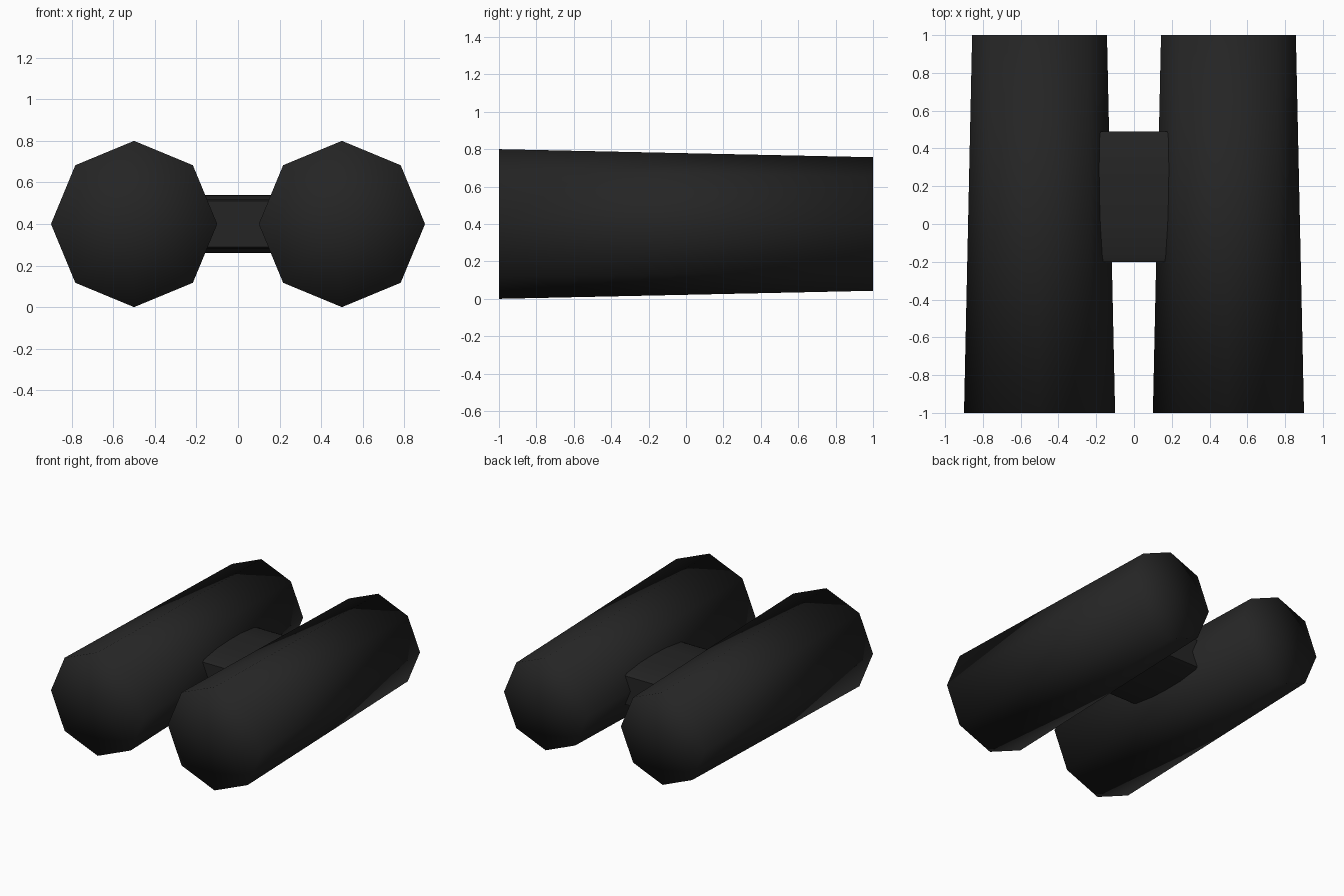
import bpy
import bmesh
from math import radians
from mathutils import Matrix

cube = bpy.data.objects.get("Cube")
if cube:
    bpy.data.objects.remove(cube, do_unlink=True)

# Single dark body colour
black = bpy.data.materials.new("matte_black")
black.use_nodes = True
colour = (0.018, 0.018, 0.018, 1)
black.diffuse_color = colour
black.node_tree.nodes["Principled BSDF"].inputs["Base Color"].default_value = colour


def add_object(name, bm):
    bmesh.ops.recalc_face_normals(bm, faces=bm.faces)
    for face in bm.faces:
        face.smooth = True
    mesh = bpy.data.meshes.new(name)
    bm.to_mesh(mesh)
    bm.free()
    mesh.materials.append(black)
    obj = bpy.data.objects.new(name, mesh)
    bpy.context.collection.objects.link(obj)
    return obj


# Tapered eight-sided barrels, wide end to the front
for name, x in (("left_barrel", 0.5), ("right_barrel", -0.5)):
    bm = bmesh.new()
    bmesh.ops.create_cone(bm, cap_ends=True, cap_tris=True, segments=8,
                          radius1=0.4, radius2=0.357, depth=2)
    place = Matrix.Translation((x, 0, 0.4)) @ Matrix.Rotation(radians(-90), 4, "X")
    bmesh.ops.transform(bm, matrix=place, verts=bm.verts)
    add_object(name, bm)

# Bridge: gently arched block joining the barrels
mid_y, mid_z, half_width = 0.145, 0.4, 0.25
arch = [(-0.345, 0.11), (-0.32, 0.12), (-0.15, 0.137), (0, 0.14),
        (0.15, 0.137), (0.32, 0.12), (0.345, 0.11)]
outline = arch + [(y, -z) for y, z in reversed(arch)]
bm = bmesh.new()
side = bm.faces.new([bm.verts.new((-half_width, mid_y + y, mid_z + z))
                     for y, z in outline])
extruded = bmesh.ops.extrude_face_region(bm, geom=[side], use_keep_orig=True)
moved = [v for v in extruded["geom"] if isinstance(v, bmesh.types.BMVert)]
bmesh.ops.translate(bm, vec=(2 * half_width, 0, 0), verts=moved)
bridge = add_object("bridge", bm)
bpy.context.view_layer.objects.active = bridge
bridge.select_set(True)
bpy.ops.object.shade_smooth_by_angle(angle=radians(50))
